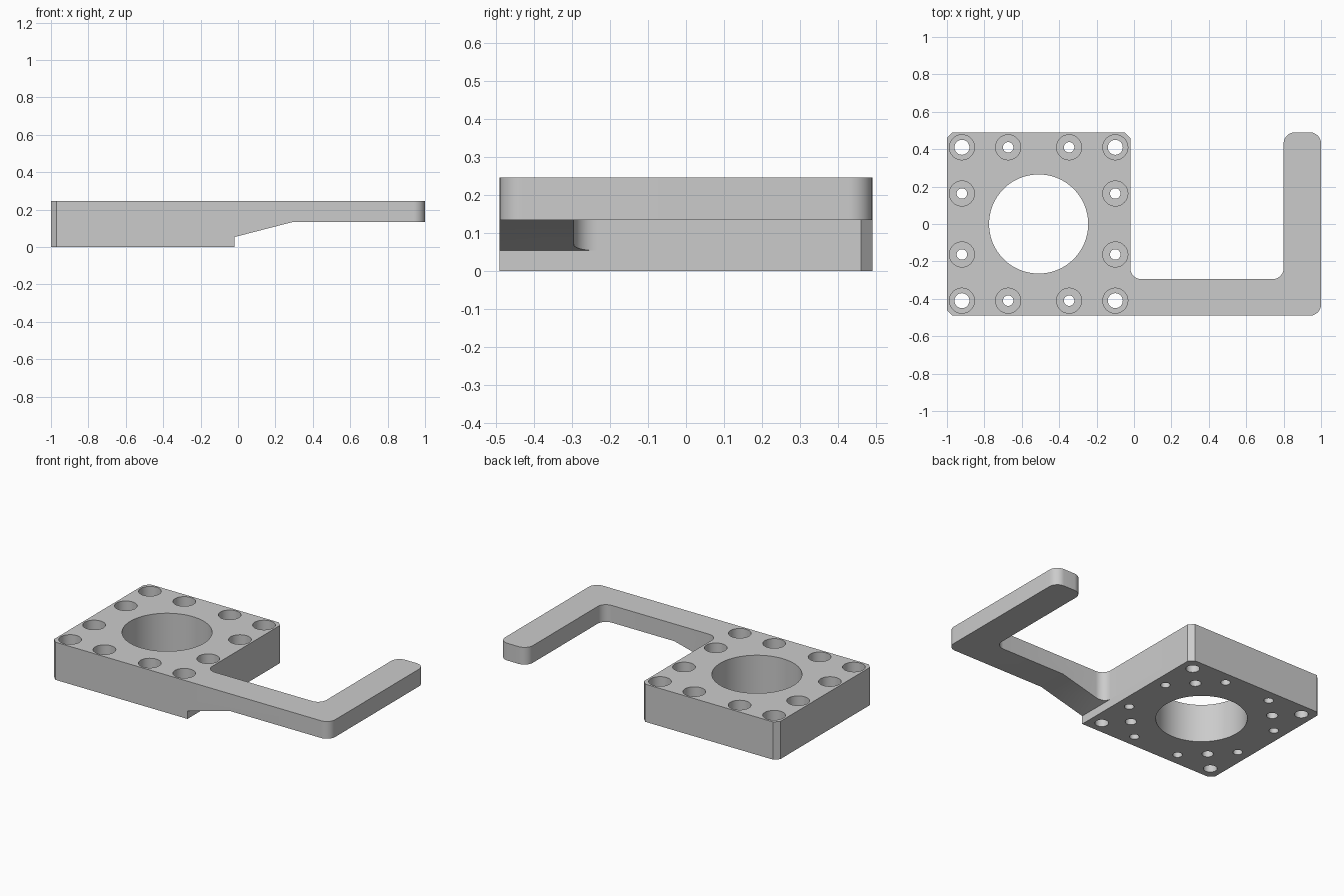
import bpy, bmesh
from math import sin, cos, pi
from mathutils import Vector, Matrix

cube = bpy.data.objects.get("Cube")
if cube:
    bpy.data.objects.remove(cube, do_unlink=True)

TOP = 0.245            # top plane of the whole bracket
CX = -0.51             # centre of the square block
INNER = -0.02          # block wall facing the arm

grey = bpy.data.materials.new("plain grey")
grey.use_nodes = True
grey.diffuse_color = (0.6, 0.6, 0.6, 1)
grey.node_tree.nodes["Principled BSDF"].inputs["Base Color"].default_value = (0.6, 0.6, 0.6, 1)


def to_object(bm, name):
    bmesh.ops.recalc_face_normals(bm, faces=bm.faces)
    mesh = bpy.data.meshes.new(name)
    bm.to_mesh(mesh)
    bm.free()
    mesh.materials.append(grey)
    obj = bpy.data.objects.new(name, mesh)
    bpy.context.collection.objects.link(obj)
    return obj


def prism(name, points, offset):
    bm = bmesh.new()
    face = bm.faces.new([bm.verts.new(p) for p in points])
    new = bmesh.ops.extrude_face_region(bm, geom=[face])["geom"]
    bmesh.ops.translate(bm, vec=offset, verts=[v for v in new if isinstance(v, bmesh.types.BMVert)])
    return to_object(bm, name)


def cylinders(name, items):
    # each item: x, y, radius, low z, high z
    bm = bmesh.new()
    for x, y, r, low, high in items:
        bmesh.ops.create_cone(bm, cap_ends=True, segments=96 if r > 0.2 else 40,
                              radius1=r, radius2=r, depth=high - low,
                              matrix=Matrix.Translation((x, y, (low + high) / 2)))
    return to_object(bm, name)


def cut(target, cutter):
    cutter.hide_render = True
    mod = target.modifiers.new("cut", "BOOLEAN")
    mod.operation, mod.solver, mod.object = "DIFFERENCE", "EXACT", cutter
    bpy.context.view_layer.objects.active = target
    bpy.ops.object.modifier_apply(modifier=mod.name)
    bpy.data.objects.remove(cutter, do_unlink=True)


def corner_outline(corners):
    # right-angled corners, each rounded (or chamfered with one segment)
    pts = []
    for i, (x, y, r, segs) in enumerate(corners):
        p = Vector((x, y, 0))
        if r == 0:
            pts.append(p)
            continue
        before = (Vector((*corners[i - 1][:2], 0)) - p).normalized()
        after = (Vector((*corners[(i + 1) % len(corners)][:2], 0)) - p).normalized()
        centre = p + r * (before + after)
        for k in range(segs + 1):
            t = pi / 2 * k / segs
            pts.append(centre - r * (after * cos(t) + before * sin(t)))
    return pts


# Block and hooked arm share one outline
R, C, N = 0.06, 0.03, 12
outline = corner_outline([
    (-1, -0.49, C, 1), (1, -0.49, R, N), (1, 0.49, R, N), (0.8, 0.49, R, N),
    (0.8, -0.295, R, N), (INNER, -0.295, R, N), (INNER, 0.49, C, 1), (-1, 0.49, C, 1)])
bracket = prism("mounting_bracket", outline, (0, 0, TOP))

# Sloped relief under the arm
profile = [(INNER, -0.1), (1.2, -0.1), (1.2, 0.133), (0.29, 0.133), (INNER, 0.053)]
cut(bracket, prism("arm_relief", [(x, -0.7, z) for x, z in profile], (0, 1.4, 0)))

# Bolt positions: corners, edge pairs, and diagonal blind holes
signs = [(a, b) for a in (-1, 1) for b in (-1, 1)]
corner = [(CX + a * 0.41, b * 0.41) for a, b in signs]
edge = [(CX + a * 0.41, b * 0.163) for a, b in signs] + [(CX + a * 0.163, b * 0.41) for a, b in signs]
blind = [(CX + a * 0.29, b * 0.29) for a, b in signs]

through = [(CX, 0, 0.265, -0.1, 0.4)]
through += [(x, y, 0.04, -0.1, 0.4) for x, y in corner]
through += [(x, y, 0.028, -0.1, 0.4) for x, y in edge]
cut(bracket, cylinders("through_holes", through))

pockets = [(x, y, 0.067, TOP - 0.12, 0.4) for x, y in corner + edge]
pockets += [(x, y, 0.033, -0.1, 0.12) for x, y in blind]
cut(bracket, cylinders("counterbores", pockets))

# Smooth curved walls, crisp edges
bpy.ops.object.select_all(action="DESELECT")
bracket.select_set(True)
bpy.context.view_layer.objects.active = bracket
bpy.ops.object.shade_smooth_by_angle(angle=pi / 6)
